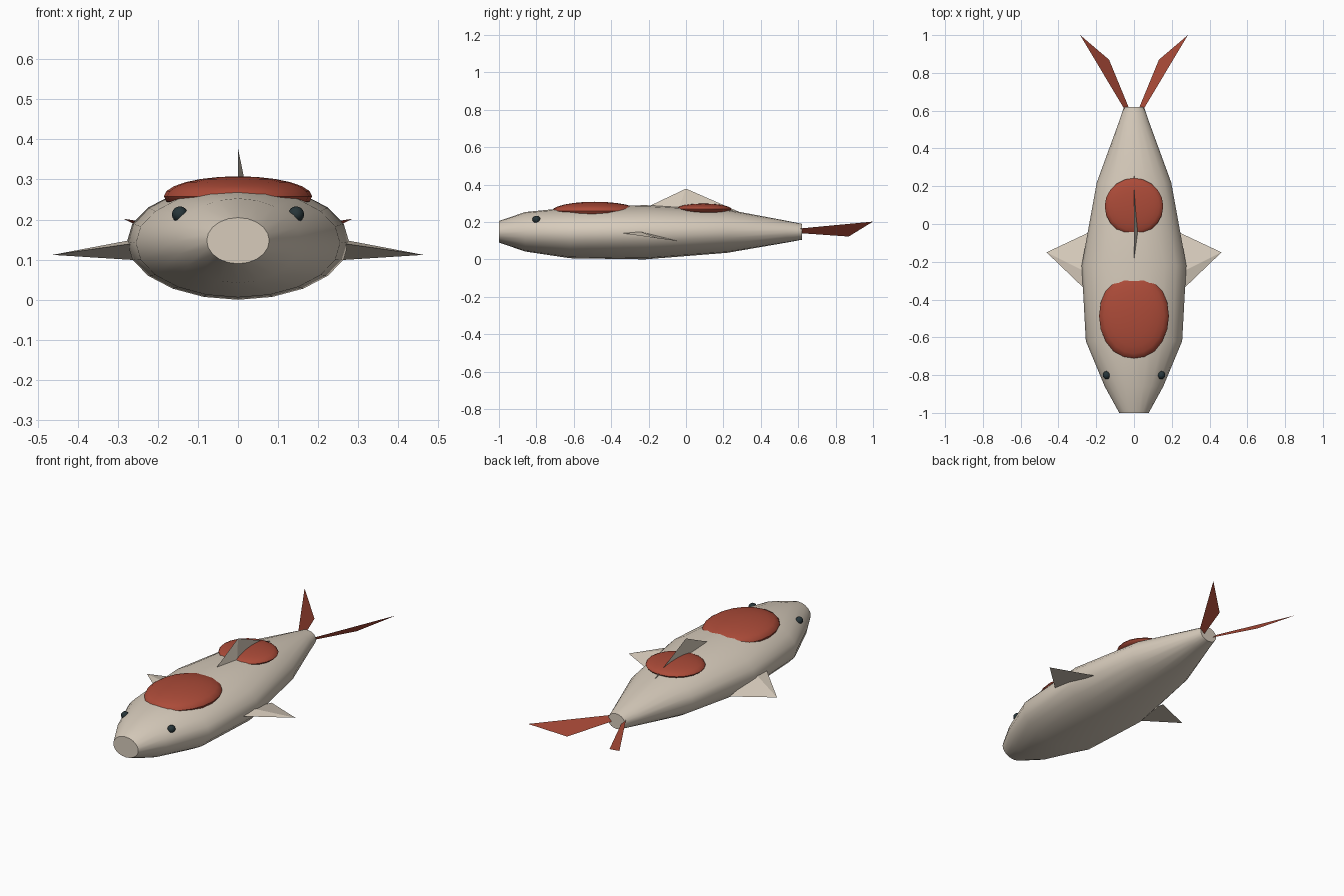
import bpy, bmesh, math
from mathutils import Vector

if "Cube" in bpy.data.objects:
    bpy.data.objects.remove(bpy.data.objects["Cube"])


def material(name, rgb):
    m = bpy.data.materials.new(name)
    m.use_nodes = True
    m.diffuse_color = (*rgb, 1)
    m.node_tree.nodes["Principled BSDF"].inputs["Base Color"].default_value = (*rgb, 1)
    return m


cream = material("cream", (0.68, 0.60, 0.50))
red = material("brick red", (0.41, 0.07, 0.04))
black = material("eye black", (0.02, 0.035, 0.04))


def finish(name, bm, mat, smooth=True):
    bmesh.ops.recalc_face_normals(bm, faces=bm.faces)
    mesh = bpy.data.meshes.new(name)
    bm.to_mesh(mesh)
    bm.free()
    mesh.materials.append(mat)
    ob = bpy.data.objects.new(name, mesh)
    bpy.context.collection.objects.link(ob)
    if smooth:
        bpy.ops.object.select_all(action='DESELECT')
        ob.select_set(True)
        bpy.context.view_layer.objects.active = ob
        bpy.ops.object.shade_smooth_by_angle(angle=math.radians(40))
    return ob


def ellipsoid(name, centre, radii, mat, segments=20, rings=12):
    bm = bmesh.new()
    bmesh.ops.create_uvsphere(bm, u_segments=segments, v_segments=rings, radius=1)
    bmesh.ops.scale(bm, vec=radii, verts=bm.verts)
    bmesh.ops.translate(bm, vec=centre, verts=bm.verts)
    return finish(name, bm, mat)


def fin(name, points, mat, side=1):
    # Thin four-sided wedge
    bm = bmesh.new()
    v = [bm.verts.new((side * x, y, z)) for x, y, z in points]
    for skip in range(4):
        bm.faces.new([p for i, p in enumerate(v) if i != skip])
    return finish(name, bm, mat, smooth=False)


# Body: elliptical rings as (y, half width, bottom, top)
SIDES = 20
stations = [(-1, 0.078, 0.09, 0.205), (-0.86, 0.155, 0.042, 0.253),
            (-0.62, 0.255, 0.006, 0.277), (-0.22, 0.277, 0.0, 0.29),
            (0.22, 0.197, 0.035, 0.266), (0.54, 0.08, 0.09, 0.206),
            (0.62, 0.053, 0.105, 0.19)]
bm = bmesh.new()
loops = []
for y, w, low, high in stations:
    mid, h = (low + high) / 2, (high - low) / 2
    angles = [math.tau * i / SIDES for i in range(SIDES)]
    loops.append([bm.verts.new((w * math.cos(a), y, mid + h * math.sin(a))) for a in angles])
for a, b in zip(loops, loops[1:]):
    for i in range(SIDES):
        j = (i + 1) % SIDES
        bm.faces.new((a[i], a[j], b[j], b[i]))
bm.faces.new(loops[0])
bm.faces.new(loops[-1])
finish("body", bm, cream)

# Red back patches
ellipsoid("front_patch", (0, -0.487, 0.258), (0.185, 0.23, 0.05), red)
ellipsoid("rear_patch", (0, 0.093, 0.268), (0.155, 0.15, 0.03), red)

# Dorsal fin
fin("dorsal_fin", [(0, -0.2, 0.283), (0, 0.31, 0.243), (0, 0, 0.378), (0.022, -0.04, 0.27)], cream)

# Paired eyes, side fins and tail fins
for side, label in ((1, "left"), (-1, "right")):
    ellipsoid(label + "_eye", (side * 0.145, -0.8, 0.213), (0.02, 0.022, 0.02), black, 12, 8)
    fin(label + "_side_fin", [(0.265, -0.34, 0.14), (0.262, -0.25, 0.15),
                              (0.24, -0.045, 0.098), (0.463, -0.15, 0.112)], cream, side)
    fin(label + "_tail_fin", [(0.052, 0.61, 0.165), (0.025, 0.61, 0.14),
                              (0.132, 0.87, 0.122), (0.285, 1.0, 0.202)], red, side)
